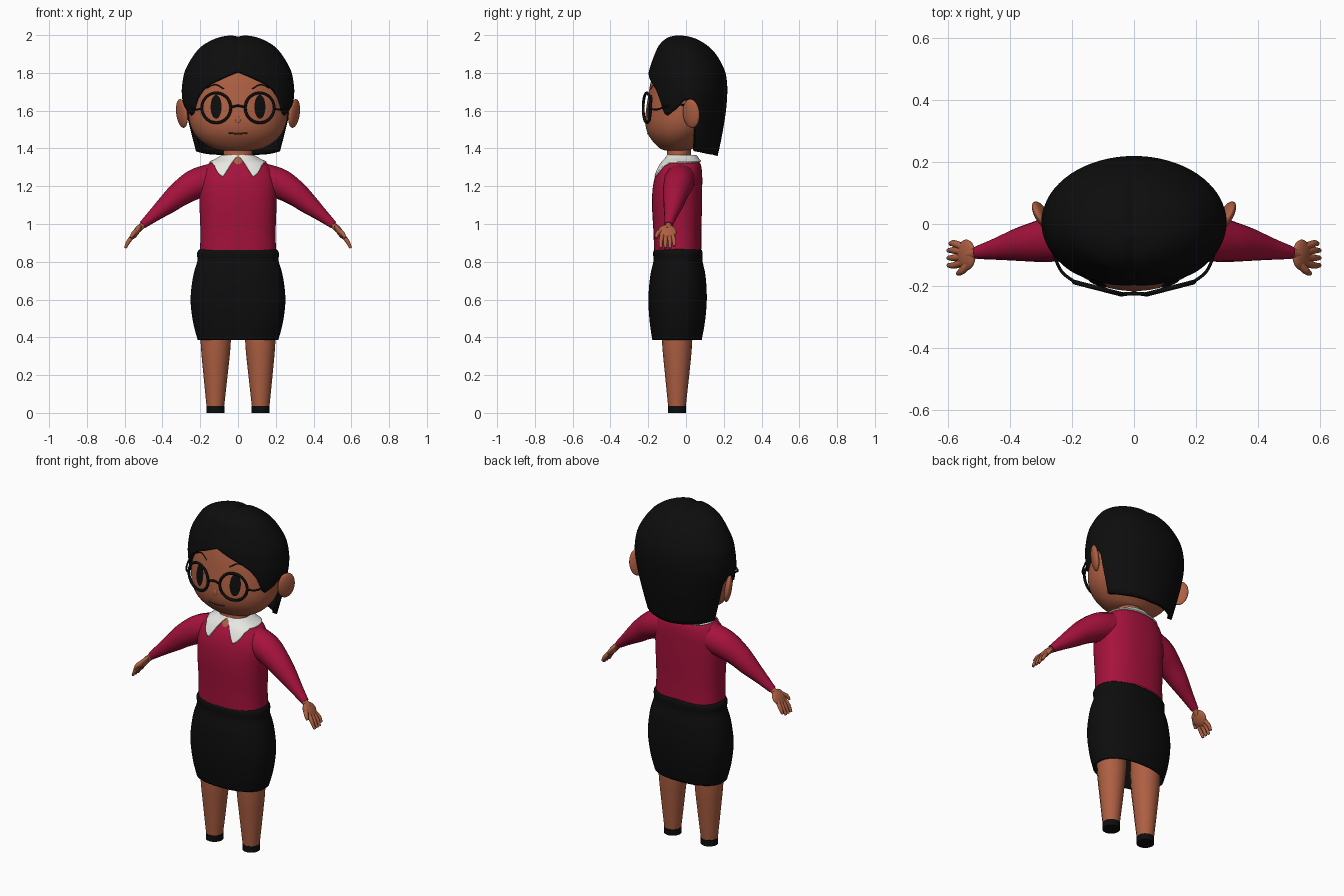
import bpy, bmesh
from math import sin, cos, asin, pi, degrees, radians, sqrt, exp, copysign

if "Cube" in bpy.data.objects:
    bpy.data.objects.remove(bpy.data.objects["Cube"])


def material(name, rgb):
    m = bpy.data.materials.new(name)
    m.use_nodes = True
    m.diffuse_color = (*rgb, 1)
    bsdf = m.node_tree.nodes["Principled BSDF"]
    bsdf.inputs["Base Color"].default_value = (*rgb, 1)
    bsdf.inputs["Roughness"].default_value = 0.8
    return m


SKIN = material("skin", (0.42, 0.115, 0.055))
RED = material("crimson knit", (0.38, 0.006, 0.045))
BLACK = material("soft black", (0.004, 0.004, 0.004))
WHITE = material("collar white", (0.8, 0.8, 0.76))
LIP = material("dark lip", (0.1, 0.025, 0.015))


def spline(rows, s):
    """Catmull-Rom point on a list of tuples, s from 0 to 1."""
    n = len(rows) - 1
    i = min(int(s * n), n - 1)
    t = s * n - i
    a, b, c, d = (rows[min(max(i + k, 0), n)] for k in (-1, 0, 1, 2))
    return [0.5 * (2 * q + (r - p) * t + (2 * p - 5 * q + 4 * r - u) * t * t
            + (3 * q - p - 3 * r + u) * t ** 3) for p, q, r, u in zip(a, b, c, d)]


def find(rows, z):
    lo, hi = 0.0, 1.0
    for _ in range(25):
        mid = (lo + hi) / 2
        lo, hi = (mid, hi) if spline(rows, mid)[0] < z else (lo, mid)
    return lo


def edge(points, a):
    """Linear height along an edge, by angle from the front (-90) to the back (90)."""
    for (a0, z0), (a1, z1) in zip(points, points[1:]):
        if a <= a1:
            return z0 + (z1 - z0) * (a - a0) / (a1 - a0)
    return points[-1][1]


def finish(ob, mat, sharp=50):
    ob.data.materials.clear()
    ob.data.materials.append(mat)
    bpy.ops.object.select_all(action="DESELECT")
    ob.select_set(True)
    bpy.context.view_layer.objects.active = ob
    bpy.ops.object.shade_smooth_by_angle(angle=radians(sharp))
    return ob


def from_bmesh(name, bm, mat):
    bmesh.ops.remove_doubles(bm, verts=bm.verts, dist=1e-5)
    bmesh.ops.recalc_face_normals(bm, faces=bm.faces)
    me = bpy.data.meshes.new(name)
    bm.to_mesh(me)
    bm.free()
    ob = bpy.data.objects.new(name, me)
    bpy.context.collection.objects.link(ob)
    return finish(ob, mat)


def loft(name, rows, mat, bottom=None, power=2.0, cols=96, steps=36, thick=0, tweak=None):
    """Skin of stacked ovals; rows are (z, half width, front y, back y)."""
    bm = bmesh.new()
    grid = []
    for c in range(cols):
        a = 2 * pi * c / cols
        phi = degrees(asin(max(-1, min(1, sin(a)))))
        s0 = find(rows, edge(bottom, phi)) if bottom else 0
        ca, sa = (copysign(abs(v) ** (2 / power), v) for v in (cos(a), sin(a)))
        col = []
        for k in range(steps + 1):
            z, rx, yf, yb = spline(rows, s0 + (1 - s0) * k / steps)
            p = (rx * ca, (yf + yb) / 2 + (yb - yf) / 2 * sa, z)
            col.append(bm.verts.new(tweak(p) if tweak else p))
        grid.append(col)
    for c in range(cols):
        g, h = grid[c], grid[(c + 1) % cols]
        for k in range(steps):
            bm.faces.new((g[k], h[k], h[k + 1], g[k + 1]))
    ob = from_bmesh(name, bm, mat)
    if thick:
        mod = ob.modifiers.new("thickness", "SOLIDIFY")
        mod.thickness, mod.offset = thick, -1
    return ob


def tube(name, pts, mat, smooth=6, closed=False):
    """Round tube through (x, y, z, radius) points."""
    n = (len(pts) - 1) * smooth
    path = pts if closed else [spline(pts, i / n) for i in range(n + 1)]
    cu = bpy.data.curves.new(name, "CURVE")
    cu.dimensions, cu.bevel_depth, cu.bevel_resolution = "3D", 1, 6
    cu.use_fill_caps = True
    sp = cu.splines.new("POLY")
    sp.points.add(len(path) - 1)
    for p, (x, y, z, r) in zip(sp.points, path):
        p.co, p.radius = (x, y, z, 1), r
    sp.use_cyclic_u = closed
    ob = bpy.data.objects.new(name, cu)
    bpy.context.collection.objects.link(ob)
    bpy.ops.object.select_all(action="DESELECT")
    ob.select_set(True)
    bpy.context.view_layer.objects.active = ob
    bpy.ops.object.convert(target="MESH")
    return finish(bpy.context.object, mat)


def ball(name, loc, size, mat, rot=(0, 0, 0)):
    bpy.ops.mesh.primitive_uv_sphere_add(segments=24, ring_count=16, location=loc, rotation=rot)
    ob = bpy.context.object
    ob.name, ob.scale = name, size
    return finish(ob, mat)


# Head and hair
HEAD = [(1.385, 0, -.05, -.05), (1.392, .1, -.12, .02), (1.42, .17, -.16, .06), (1.47, .225, -.198, .12),
        (1.53, .254, -.215, .165), (1.6, .263, -.212, .185), (1.68, .262, -.2, .19), (1.75, .25, -.187, .185),
        (1.82, .22, -.165, .17), (1.9, .14, -.11, .1), (1.93, 0, 0, 0)]
loft("head", HEAD, SKIN)

HAIR = [(1.35, .225, -.19, .165), (1.45, .25, -.2, .187), (1.58, .281, -.209, .209), (1.68, .297, -.21, .218),
        (1.75, .294, -.204, .217), (1.82, .277, -.194, .203), (1.9, .23, -.167, .16), (1.95, .18, -.143, .11),
        (1.988, .1, -.1, .04), (2.004, 0, -.04, -.04)]
HAIRLINE = [(-90, 1.808), (-75, 1.775), (-60, 1.742), (-50, 1.71), (-42, 1.665), (-33, 1.585), (-28, 1.575),
            (-15, 1.61), (-3, 1.655), (4, 1.655), (12, 1.62), (14, 1.6), (18, 1.385), (45, 1.37), (90, 1.36)]


def parting(p):
    x, y, z = p
    dip = 0.012 * exp(-(x / 0.022) ** 2) * max(0, min(1, (z - 1.8) / 0.15))
    return x, y, z - dip


loft("hair", HAIR, BLACK, HAIRLINE, cols=180, thick=0.025, tweak=parting)


def head_y(x, z):
    _, rx, yf, yb = spline(HEAD, find(HEAD, z))
    return (yf + yb) / 2 - (yb - yf) / 2 * sqrt(max(0, 1 - (x / rx) ** 2))


def face_line(name, pts, r, mat):
    tube(name, [(x, head_y(x, z), z, r) for x, z in pts], mat)


def eye(name, cx, cz, rx, rz):
    """Thin oval that follows the face."""
    bm = bmesh.new()
    bmesh.ops.create_circle(bm, cap_ends=True, cap_tris=True, segments=32, radius=1)
    bmesh.ops.subdivide_edges(bm, edges=bm.edges, cuts=3, use_grid_fill=True)
    for v in bm.verts:
        x, z = cx + v.co.x * rx, cz + v.co.y * rz
        v.co = (x, head_y(x, z) - 0.004, z)
    from_bmesh(name, bm, BLACK)


face_line("mouth", [(-.05, 1.482), (0, 1.478), (.05, 1.482)], .004, LIP)
ball("nose", (0, -.212, 1.55), (.014, .007, .02), SKIN)

# Torso, skirt, neck and collar
TORSO = [(.82, .203, -.168, .082), (.95, .199, -.172, .081), (1.1, .204, -.18, .085), (1.2, .205, -.175, .086),
         (1.27, .19, -.157, .085), (1.32, .155, -.127, .076), (1.342, .1, -.1, .05), (1.35, 0, -.03, -.03)]
loft("sweater", TORSO, RED, [(-90, .832), (90, .87)], 2.4)
SKIRT = [(.385, .213, -.178, .083), (.48, .238, -.192, .1), (.6, .251, -.199, .11), (.72, .238, -.19, .104),
         (.8, .216, -.173, .088), (.87, .196, -.162, .076), (.89, 0, -.04, -.04)]
loft("skirt", SKIRT, BLACK, power=2.3, thick=0.01)
NECK = [(1.3, .07, -.139, .03), (1.33, .075, -.122, .03), (1.36, .078, -.102, .025), (1.43, .075, -.1, .03)]
loft("neck", NECK, SKIN, steps=12)
COLLAR = [(1.235, .204, -.178, .094), (1.27, .197, -.166, .093), (1.32, .165, -.138, .086),
          (1.348, .115, -.112, .068), (1.366, .086, -.1, .055)]
POINTS = [(-90, 1.362), (-84, 1.345), (-78, 1.3), (-71, 1.25), (-62, 1.27), (-48, 1.31), (-30, 1.328), (90, 1.332)]
loft("collar", COLLAR, WHITE, POINTS, 2.4, cols=144, steps=16, thick=0.008)

# Mirrored parts
for side, s in (("left", 1), ("right", -1)):
    # Face details
    eye(side + "_eye", s * .116, 1.62, .029, .063)
    face_line(side + "_eyebrow", [(s * .075, 1.715), (s * .12, 1.738), (s * .165, 1.72)], .003, BLACK)
    ball(side + "_ear", (s * .297, .028, 1.585), (.02, .05, .077), SKIN, (0, radians(8 * s), radians(-30 * s)))

    # Glasses
    rim = []
    for i in range(40):
        a = 2 * pi * i / 40
        u = .079 * cos(a)
        rim.append((s * (.115 + u * .97), -.207 + u * .25, 1.615 + .079 * sin(a), .0075))
    tube(side + "_glasses_rim", rim, BLACK, closed=True)
    tube(side + "_glasses_arm", [(s * .19, -.187, 1.61, .005), (s * .235, -.15, 1.607, .005),
                                 (s * .262, -.08, 1.63, .005), (s * .275, 0, 1.63, .005)], BLACK)

    # Sleeve, hand and fingers
    tube(side + "_sleeve", [(s * .13, -.03, 1.24, .082), (s * .22, -.04, 1.213, .08), (s * .3, -.055, 1.165, .068),
                            (s * .37, -.066, 1.108, .054), (s * .44, -.08, 1.05, .036),
                            (s * .505, -.092, .995, .021)], RED)
    tube(side + "_wrist", [(s * .49, -.09, 1.007, .017), (s * .53, -.097, .97, .018)], SKIN)
    ball(side + "_palm", (s * .54, -.1, .957), (.017, .05, .047), SKIN, (0, radians(-35 * s), 0))
    for n, y in (("index", -.133), ("middle", -.109), ("ring", -.085), ("little", -.063)):
        end = .012 if n == "little" else 0
        tube(f"{side}_{n}_finger", [(s * .55, y * .7 - .03, .945, .012), (s * .578, y, .91, .011),
                                    (s * (.597 - end / 2), y, .872 + end, .007)], SKIN)
    tube(side + "_thumb", [(s * .53, -.125, .968, .014), (s * .553, -.15, .95, .012),
                           (s * .567, -.16, .927, .007)], SKIN)

    # Leg and shoe
    tube(side + "_leg", [(s * .118, -.047, .6, .082), (s * .118, -.047, .38, .08), (s * .119, -.047, .2, .064),
                         (s * .12, -.048, .03, .046)], SKIN)
    tube(side + "_shoe", [(s * .12, -.048, .037, .048), (s * .12, -.048, 0, .048)], BLACK, 2)

tube("glasses_bridge", [(-.038, -.226, 1.618, .006), (0, -.224, 1.626, .006), (.038, -.226, 1.618, .006)], BLACK)
